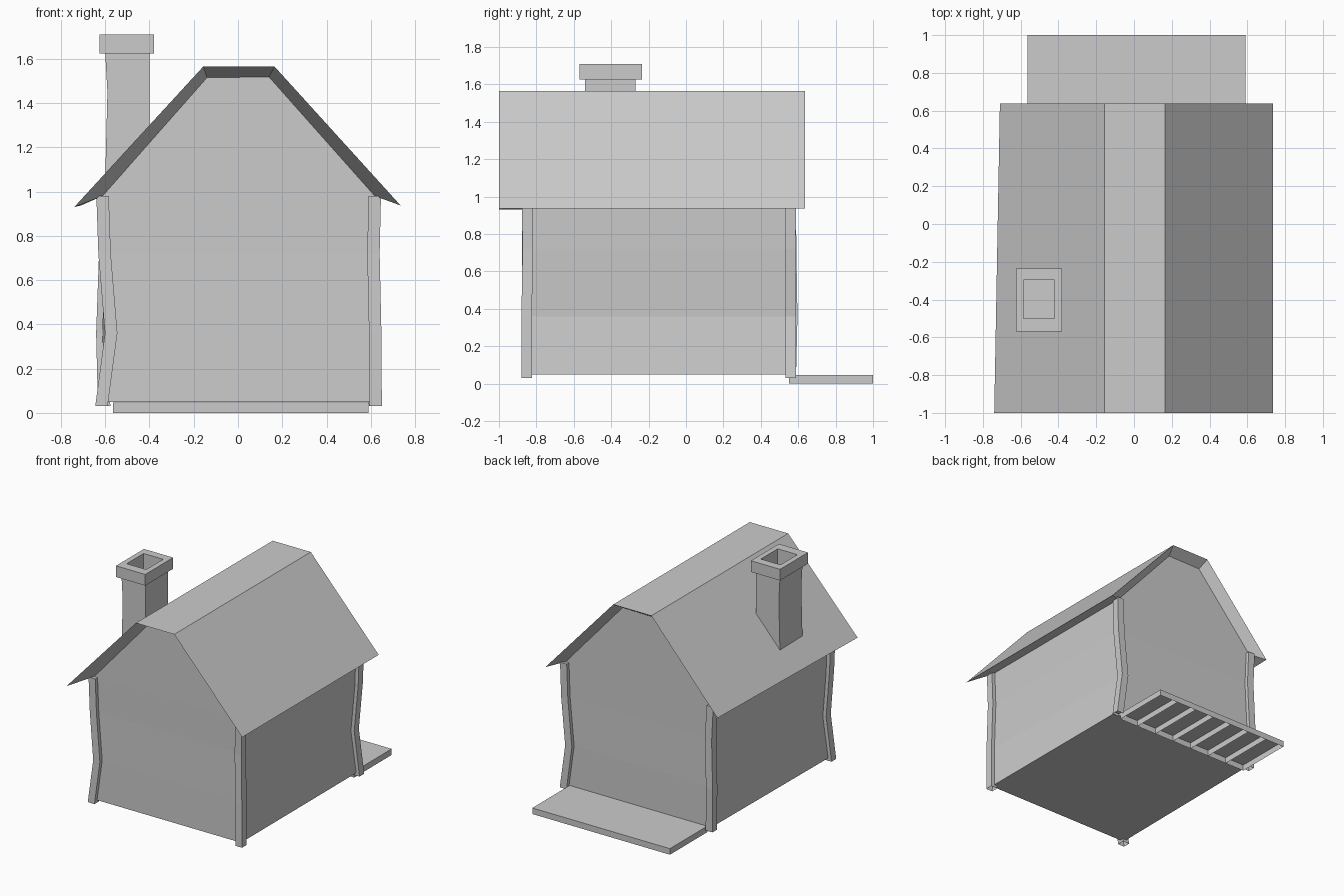
import bpy, bmesh

if "Cube" in bpy.data.objects:
    bpy.data.objects.remove(bpy.data.objects["Cube"])

def finish(name, bm, recalc=True):
    if recalc:
        bmesh.ops.recalc_face_normals(bm, faces=bm.faces[:])
    me = bpy.data.meshes.new(name)
    bm.to_mesh(me)
    bm.free()
    ob = bpy.data.objects.new(name, me)
    bpy.context.collection.objects.link(ob)
    return ob

def ring(bm, pts):
    return [bm.verts.new(p) for p in pts]

def bridge(bm, a, b, closed=True):
    n = len(a)
    for i in range(n if closed else n - 1):
        j = (i + 1) % n
        bm.faces.new((a[i], a[j], b[j], b[i]))

def rect(x0, x1, y0, y1, z):
    return [(x0, y0, z), (x1, y0, z), (x1, y1, z), (x0, y1, z)]

# Crooked corner lines: (x, y) at each level, ordered FL, FR, BR, BL
levels = [0.03, 0.36, 0.72, 0.98]
corners = {
    "front_left": [(-.617, -.852), (-.573, -.85), (-.603, -.848), (-.612, -.85)],
    "front_right": [(.622, -.852), (.62, -.852), (.612, -.846), (.618, -.85)],
    "back_right": [(.62, .56), (.575, .56), (.61, .558), (.618, .56)],
    "back_left": [(-.605, .56), (-.613, .568), (-.60, .562), (-.612, .56)],
}

# Corner posts, open at the bottom
r = 0.028
for name, path in corners.items():
    bm = bmesh.new()
    rings = [ring(bm, rect(x - r, x + r, y - r, y + r, z))
             for (x, y), z in zip(path, levels)]
    for a, b in zip(rings, rings[1:]):
        bridge(bm, a, b)
    bm.faces.new(rings[-1])
    finish(name + "_post", bm)

# House body: walls follow the posts, roof flares out from the wall top
bm = bmesh.new()
zs = [0.05] + levels[1:]
walls = [ring(bm, [(p[k][0], p[k][1], z) for p in corners.values()])
         for k, z in enumerate(zs)]
for a, b in zip(walls, walls[1:]):
    bridge(bm, a, b)
bm.faces.new(walls[0])
fl, fr, br, bl = walls[-1]
front_in = [fl] + ring(bm, [(-.14, -.85, 1.515), (.14, -.85, 1.518)]) + [fr]
back_in = [bl] + ring(bm, [(-.14, .56, 1.515), (.14, .56, 1.518)]) + [br]
bm.faces.new(front_in)
bm.faces.new(back_in)
front_out = ring(bm, [(-.74, -1, .93), (-.157, -1, 1.565), (.165, -1, 1.565), (.735, -1, .937)])
back_out = ring(bm, [(-.71, .637, .937), (-.155, .637, 1.565), (.165, .637, 1.565), (.735, .637, .937)])
bridge(bm, front_out, back_out, False)
bridge(bm, front_in, front_out, False)
bridge(bm, back_in, back_out, False)
for i in (0, 3):
    bm.faces.new((front_in[i], back_in[i], back_out[i], front_out[i]))
finish("house_walls_and_roof", bm)

# Chimney: shaft cut to the roof slope, overhanging cap, flue
bm = bmesh.new()
y0, y1 = -.54, -.27
rings = [
    ring(bm, [(-.60, y0, 1.06), (-.40, y0, 1.28), (-.40, y1, 1.28), (-.60, y1, 1.06)]),
    ring(bm, rect(-.59, -.40, y0, y1, 1.45)),
    ring(bm, rect(-.60, -.40, y0, y1, 1.625)),
    ring(bm, rect(-.625, -.38, -.57, -.235, 1.625)),
    ring(bm, rect(-.625, -.38, -.57, -.235, 1.71)),
    ring(bm, rect(-.585, -.42, -.50, -.297, 1.71)),
    ring(bm, rect(-.585, -.42, -.50, -.297, 1.52)),
]
for a, b in zip(rings, rings[1:]):
    bridge(bm, a, b)
bm.faces.new(rings[0])
bm.faces.new(rings[-1])
finish("chimney", bm)

# Porch planks, open underneath
edges = [-.565, -.40, -.235, -.07, .095, .26, .43, .59]
for i, (x0, x1) in enumerate(zip(edges, edges[1:])):
    bm = bmesh.new()
    lo = ring(bm, rect(x0, x1, .55, 1, 0))
    hi = ring(bm, rect(x0, x1, .55, 1, .046))
    bridge(bm, lo, hi)
    bm.faces.new(hi)
    finish(f"porch_plank_{i + 1}", bm)
